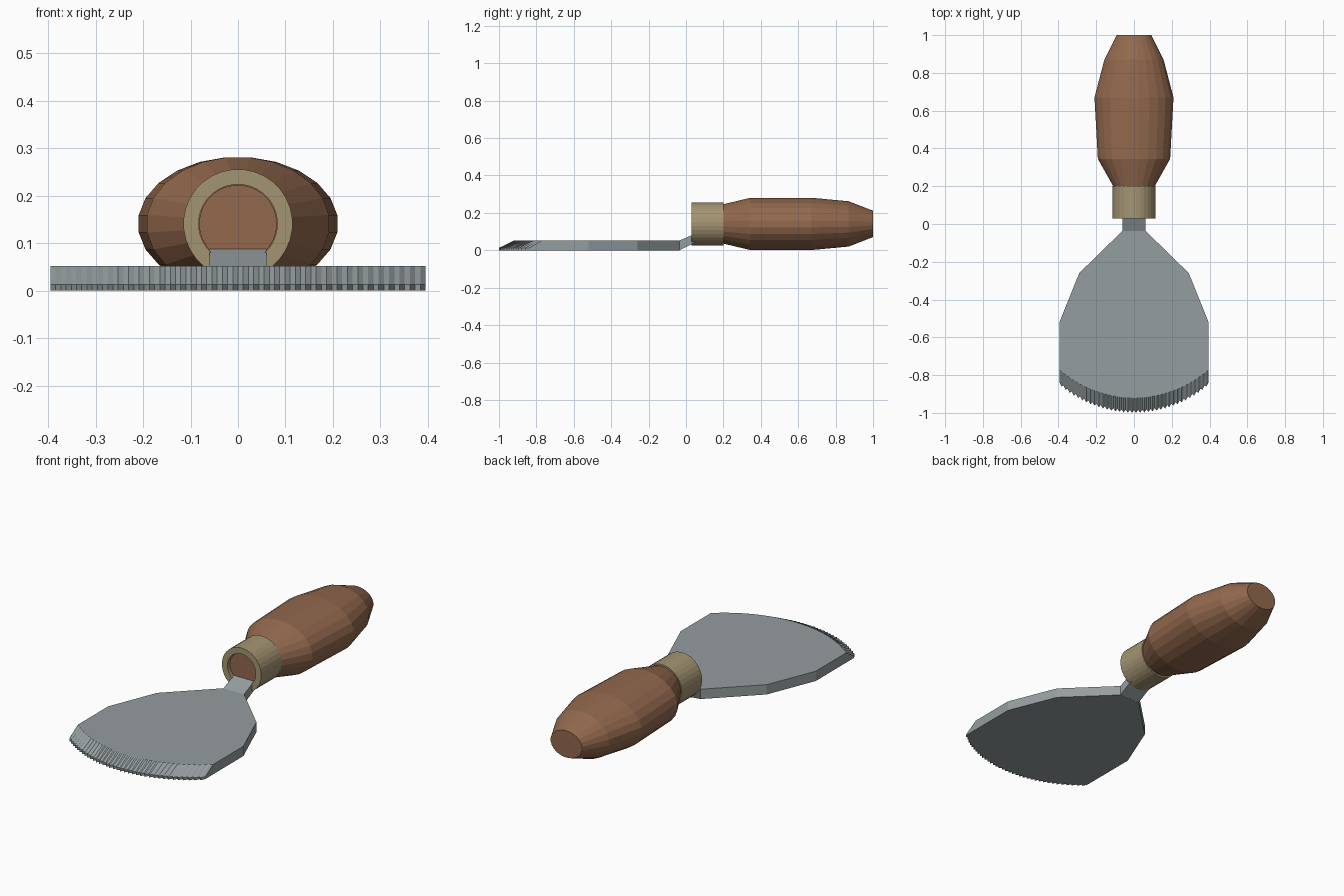
import bpy, bmesh, math

if "Cube" in bpy.data.objects:
    bpy.data.objects.remove(bpy.data.objects["Cube"])

def material(name, col):
    m = bpy.data.materials.new(name)
    m.diffuse_color = (*col, 1)
    m.use_nodes = True
    m.node_tree.nodes["Principled BSDF"].inputs["Base Color"].default_value = m.diffuse_color
    return m

steel = material("steel", (0.30, 0.34, 0.35))
brass = material("brass", (0.37, 0.30, 0.17))
wood = material("wood", (0.29, 0.14, 0.075))

def finish(name, bm, mat):
    bmesh.ops.recalc_face_normals(bm, faces=bm.faces)
    me = bpy.data.meshes.new(name)
    bm.to_mesh(me)
    bm.free()
    me.materials.append(mat)
    ob = bpy.data.objects.new(name, me)
    bpy.context.collection.objects.link(ob)
    return ob

def bridge(bm, a, b, closed=True):
    n = len(a)
    for i in range(n if closed else n - 1):
        j = (i + 1) % n
        bm.faces.new((a[i], a[j], b[j], b[i]))

def loft(name, sections, sides, mat, loop=False):
    """Elliptical rings (y, half width, half height) along y."""
    bm = bmesh.new()
    rings = []
    for y, rx, rz in sections:
        angs = [2 * math.pi * (i + 0.5) / sides for i in range(sides)]
        rings.append([bm.verts.new((rx * math.cos(a), y, CZ + rz * math.sin(a))) for a in angs])
    for a, b in zip(rings, rings[1:]):
        bridge(bm, a, b)
    if loop:
        bridge(bm, rings[-1], rings[0])
    else:
        bm.faces.new(rings[0])
        bm.faces.new(rings[-1])
    return finish(name, bm, mat)

CZ = 0.141

# Wooden grip, with a round core running through the ferrule
loft("handle", [(0.05, 0.082, 0.082), (0.195, 0.082, 0.082), (0.195, 0.108, 0.105),
                (0.345, 0.193, 0.141), (0.67, 0.211, 0.141),
                (0.87, 0.158, 0.122), (1.0, 0.092, 0.071)], 24, wood)

# Metal collar with an open bore
loft("ferrule", [(0.03, 0.115, 0.115), (0.2, 0.115, 0.115),
                 (0.2, 0.083, 0.083), (0.03, 0.083, 0.083)], 32, brass, loop=True)

# Blade: tapered plate with a bevelled, toothed curved front edge
W, R, TEETH = 0.395, 0.6, 36
def arc(x, tip):
    return tip + R - math.sqrt(R * R - x * x)

back = [(W, -0.52), (0.29, -0.26), (0.06, -0.035),
        (-0.06, -0.035), (-0.29, -0.26), (-W, -0.52)]
xs = [-W + W * i / TEETH for i in range(2 * TEETH + 1)]
bm = bmesh.new()
top_arc = [bm.verts.new((x, arc(x, -0.92), 0.052)) for x in xs]
def toothed(z):
    return [bm.verts.new((x, arc(x, -1.0 if i % 2 else -0.985), z)) for i, x in enumerate(xs)]
mid_arc, low_arc = toothed(0.013), toothed(0)
top_back = [bm.verts.new((x, y, 0.052)) for x, y in back]
low_back = [bm.verts.new((x, y, 0)) for x, y in back]
bridge(bm, top_arc, mid_arc, False)
bridge(bm, mid_arc, low_arc, False)
bridge(bm, top_back, low_back, False)
bm.faces.new((top_arc[-1], mid_arc[-1], low_arc[-1], low_back[0], top_back[0]))
bm.faces.new((top_arc[0], mid_arc[0], low_arc[0], low_back[-1], top_back[-1]))
bm.faces.new(top_arc + top_back)
bm.faces.new(low_arc + low_back)
finish("blade", bm, steel)

# Cranked neck joining blade and ferrule
bm = bmesh.new()
rings = []
for y, z0, z1 in [(-0.036, 0.0, 0.052), (0.03, 0.033, 0.08), (0.055, 0.044, 0.09)]:
    rings.append([bm.verts.new(p) for p in
                  ((-0.06, y, z0), (0.06, y, z0), (0.06, y, z1), (-0.06, y, z1))])
for a, b in zip(rings, rings[1:]):
    bridge(bm, a, b)
bm.faces.new(rings[0])
bm.faces.new(rings[-1])
finish("neck", bm, steel)
